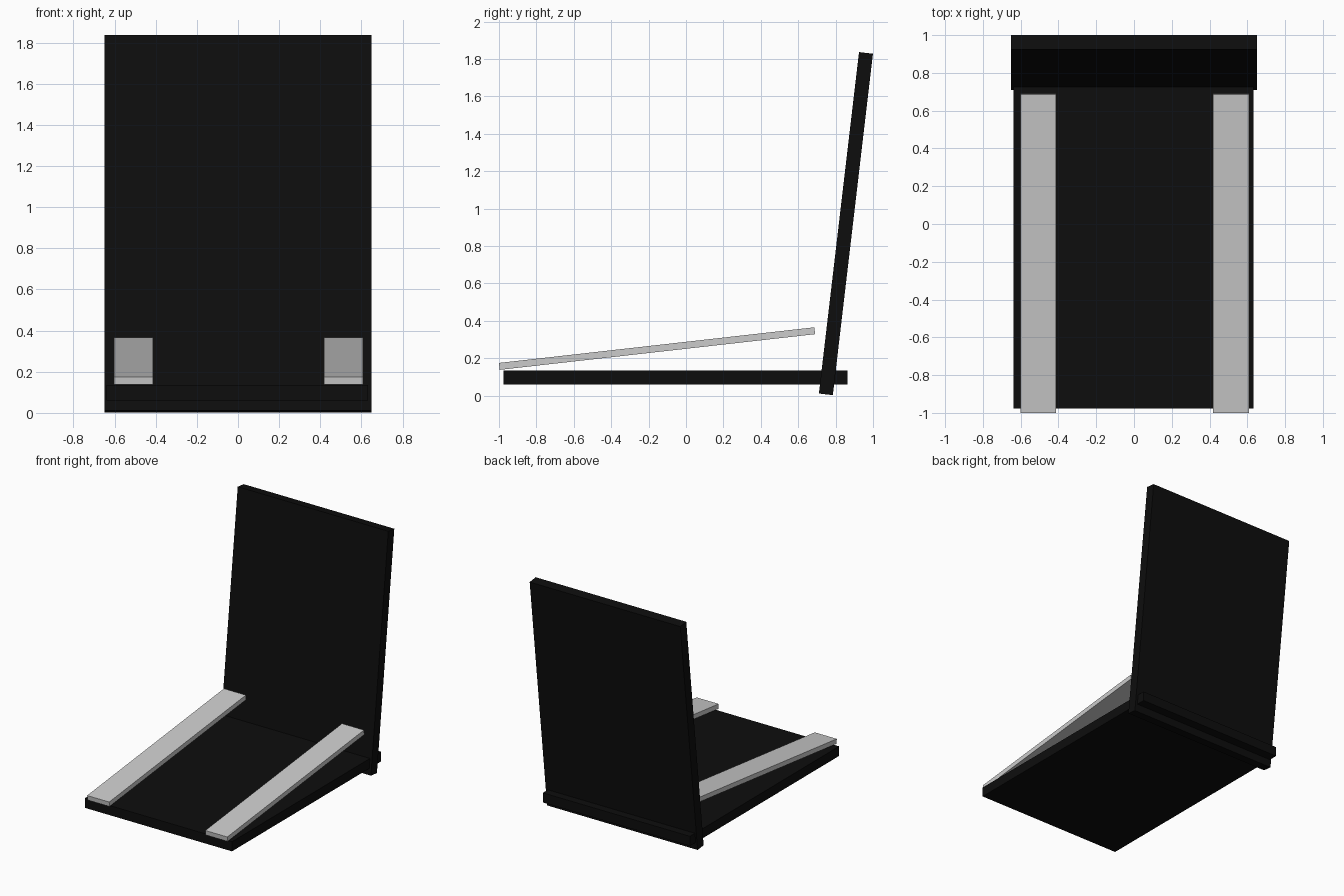
import bpy
from math import radians

if "Cube" in bpy.data.objects:
    bpy.data.objects.remove(bpy.data.objects["Cube"])

black = bpy.data.materials.new("black")
black.diffuse_color = (0.004, 0.004, 0.004, 1)
black.use_nodes = True
black.node_tree.nodes["Principled BSDF"].inputs["Base Color"].default_value = black.diffuse_color


def slab(name, centre, size, tilt=0, material=None):
    """Flat box, tilted about the x axis."""
    bpy.ops.mesh.primitive_cube_add(size=1, location=centre, rotation=(radians(tilt), 0, 0))
    ob = bpy.context.object
    ob.name = name
    ob.scale = size
    bpy.ops.object.transform_apply(location=False, rotation=False, scale=True)
    if material:
        ob.data.materials.append(material)
    return ob


# Level base panel, running through the foot of the back panel
slab("base_panel", (-0.003, -0.057, 0.098), (1.27, 1.84, 0.075), 0, black)

# Tall back panel leaning backwards
slab("back_panel", (0, 0.855, 0.92), (1.30, 0.075, 1.838), -6.7, black)

# Two sloping grey rails
for side, x in (("left", -0.507), ("right", 0.513)):
    slab(side + "_rail", (x, -0.155, 0.252), (0.19, 1.697, 0.037), 6.45)
